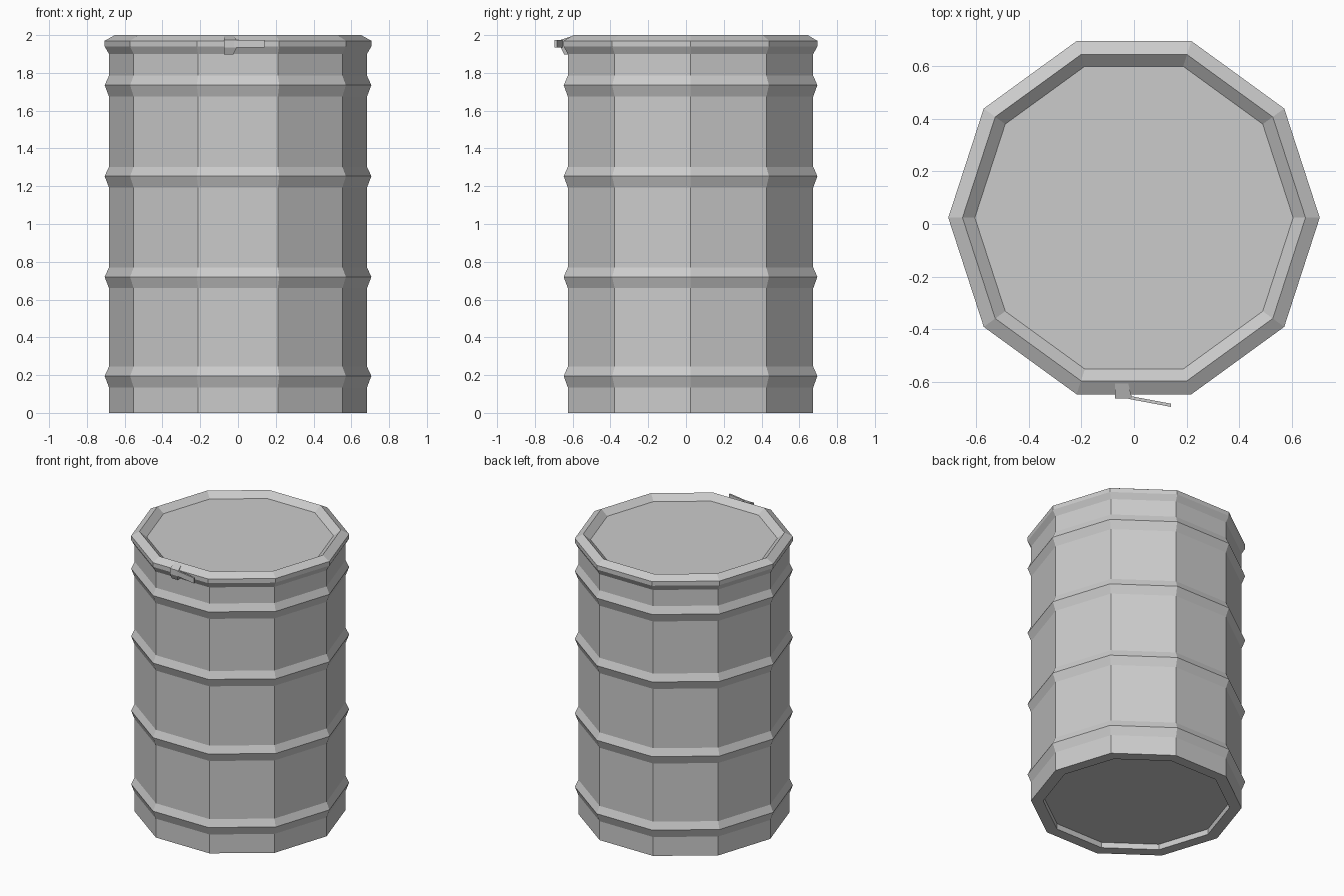
import bpy, bmesh, math

if "Cube" in bpy.data.objects:
    bpy.data.objects.remove(bpy.data.objects["Cube"])

CY = 0.024   # barrel axis offset, the latch sticks out in front
SIDES = 10


def finish(name, bm):
    bmesh.ops.recalc_face_normals(bm, faces=bm.faces)
    me = bpy.data.meshes.new(name)
    bm.to_mesh(me)
    bm.free()
    ob = bpy.data.objects.new(name, me)
    bpy.context.collection.objects.link(ob)
    return ob


def lathe(name, profile):
    """Closed ten-sided solid from (radius, z) points, capped at both ends."""
    bm = bmesh.new()
    rings = []
    for r, z in profile:
        rings.append([bm.verts.new((r * math.cos(math.tau * i / SIDES),
                                    CY + r * math.sin(math.tau * i / SIDES), z))
                      for i in range(SIDES)])
    for a, b in zip(rings, rings[1:]):
        for i in range(SIDES):
            j = (i + 1) % SIDES
            bm.faces.new((a[i], a[j], b[j], b[i]))
    bm.faces.new(rings[0])
    bm.faces.new(rings[-1])
    return finish(name, bm)


def loft(name, a, b):
    """Solid between two matching outlines."""
    bm = bmesh.new()
    va = [bm.verts.new(p) for p in a]
    vb = [bm.verts.new(p) for p in b]
    n = len(a)
    bm.faces.new(va)
    bm.faces.new(vb)
    for i in range(n):
        j = (i + 1) % n
        bm.faces.new((va[i], va[j], vb[j], vb[i]))
    return finish(name, bm)


# barrel: recessed base, ribbed wall, rolled rim and sunken lid
profile = [(0.605, 0.04), (0.605, 0), (0.683, 0)]
for z in (0.195, 0.72, 1.253, 1.735):
    profile += [(0.683, z - 0.06), (0.706, z), (0.683, z + 0.05)]
profile += [(0.683, 1.90), (0.706, 1.94), (0.706, 1.97),
            (0.652, 2.0), (0.605, 1.96)]
lathe("barrel", profile)

# latch bracket hooked over the rim
hook = [(-0.595, 1.998), (-0.664, 1.975), (-0.664, 1.935),
        (-0.645, 1.897), (-0.61, 1.897)]
loft("latch_bracket",
     [(-0.073, y, z) for y, z in hook],
     [(-0.025 + (0.018 if 1.93 < z < 1.98 else 0), y, z) for y, z in hook])

# latch lever swung slightly outwards
bar = [(-0.02, -0.653), (0.14, -0.683), (0.14, -0.695), (-0.02, -0.665)]
loft("latch_lever", [(x, y, 1.935) for x, y in bar],
     [(x, y, 1.973) for x, y in bar])
